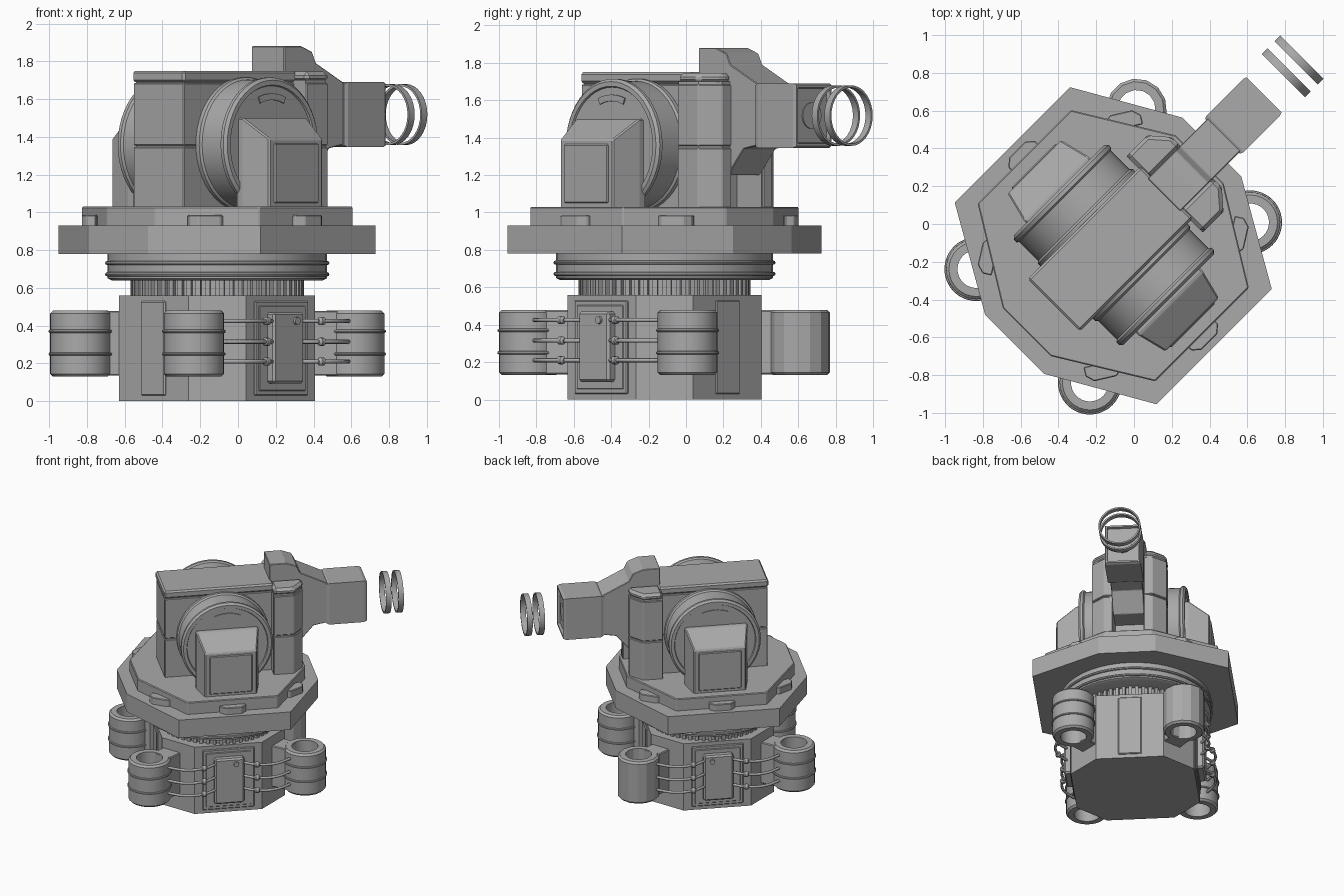
import bpy, bmesh, math
from mathutils import Matrix, Vector

cube = bpy.data.objects.get("Cube")
if cube:
    bpy.data.objects.remove(cube, do_unlink=True)

grey = bpy.data.materials.new("grey_metal")
grey.use_nodes = True
colour = (0.4, 0.4, 0.4, 1)
grey.diffuse_color = colour
grey.node_tree.nodes["Principled BSDF"].inputs["Base Color"].default_value = colour

# Local frame: +x along the gun, +y to its left
FRAME = Matrix.Translation((-0.11, -0.115, 0)) @ Matrix.Rotation(math.radians(45), 4, "Z")
SIDES = (-1, 1)


def finish(name, bm, bevel=0, smooth=False):
    bmesh.ops.recalc_face_normals(bm, faces=bm.faces)
    mesh = bpy.data.meshes.new(name)
    bm.to_mesh(mesh)
    bm.free()
    mesh.materials.append(grey)
    ob = bpy.data.objects.new(name, mesh)
    bpy.context.collection.objects.link(ob)
    ob.matrix_world = FRAME
    if bevel:
        mod = ob.modifiers.new("bevel", "BEVEL")
        mod.width, mod.segments, mod.limit_method = bevel, 1, "ANGLE"
    if smooth:
        bpy.ops.object.select_all(action="DESELECT")
        ob.select_set(True)
        bpy.context.view_layer.objects.active = ob
        bpy.ops.object.shade_smooth_by_angle(angle=math.radians(35))
    return ob


def loft(name, sections, bevel=0, closed=False, smooth=False):
    """Bridge equal-length point loops, capping the ends unless closed."""
    bm = bmesh.new()
    loops = [[bm.verts.new(p) for p in s] for s in sections]
    n = len(loops[0])
    pairs = list(zip(loops, loops[1:])) + ([(loops[-1], loops[0])] if closed else [])
    for a, b in pairs:
        for i in range(n):
            j = (i + 1) % n
            bm.faces.new((a[i], a[j], b[j], b[i]))
    if not closed:
        bm.faces.new(loops[0])
        bm.faces.new(loops[-1])
    return finish(name, bm, bevel, smooth)


def prism(name, pts, z0, z1, bevel=0):
    return loft(name, [[(x, y, z) for x, y in pts] for z in (z0, z1)], bevel)


def side_prism(name, pts, y0, y1, bevel=0):
    return loft(name, [[(x, y, z) for x, z in pts] for y in (y0, y1)], bevel)


def box(name, x, y, z, bevel=0, angle=0):
    bm = bmesh.new()
    mid = Vector([(a + b) / 2 for a, b in (x, y, z)])
    size = [abs(b - a) for a, b in (x, y, z)]
    mat = Matrix.Translation(mid) @ Matrix.Rotation(angle, 4, "Z") @ Matrix.Diagonal((*size, 1))
    bmesh.ops.create_cube(bm, size=1, matrix=mat)
    return finish(name, bm, bevel)


def lathe(name, profile, centre=(0, 0, 0), axis="Z", seg=48, closed=False, smooth=True):
    """Spin (radius, height) points about an axis through centre."""
    turn = {"Z": Matrix(), "X": Matrix.Rotation(math.pi / 2, 4, "Y"),
            "Y": Matrix.Rotation(-math.pi / 2, 4, "X")}[axis]
    mat = Matrix.Translation(centre) @ turn
    angles = [math.tau * i / seg for i in range(seg)]
    rings = [[mat @ Vector((r * math.cos(a), r * math.sin(a), h)) for a in angles]
             for r, h in profile]
    return loft(name, rings, closed=closed, smooth=smooth)


def hoop(name, radius, z, thick, centre=(0, 0)):
    prof = [(radius + thick * math.cos(a), z + thick * math.sin(a))
            for a in [math.tau * i / 8 for i in range(8)]]
    return lathe(name, prof, (*centre, 0), closed=True)


def pipe(name, points, radius):
    curve = bpy.data.curves.new(name, "CURVE")
    curve.dimensions = "3D"
    curve.bevel_depth, curve.bevel_resolution, curve.resolution_u = radius, 2, 6
    spline = curve.splines.new("BEZIER")
    spline.bezier_points.add(len(points) - 1)
    for bp, p in zip(spline.bezier_points, points):
        bp.co = p
        bp.handle_left_type = bp.handle_right_type = "AUTO"
    curve.materials.append(grey)
    ob = bpy.data.objects.new(name, curve)
    bpy.context.collection.objects.link(ob)
    ob.matrix_world = FRAME


def octagon(long_x, y, x, short_y):
    q = [(long_x, y), (x, short_y)]
    half = [q[0], q[1], (x, -short_y), (long_x, -y)]
    return half + [(-a, -b) for a, b in half]


# Pedestal with end panels and side panels
prism("pedestal", octagon(0.26, 0.474, 0.474, 0.26), 0, 0.56)
for s in SIDES:
    box("end_panel", (s * 0.46, s * 0.485), (-0.09, 0.09), (0.03, 0.53), 0.006)
    box("side_panel", (-0.2, 0.2), (s * 0.46, s * 0.484), (0.03, 0.53), 0.006)
    box("side_panel_field", (-0.175, 0.175), (s * 0.46, s * 0.49), (0.055, 0.505), 0.004)
    box("junction_box", (-0.115, 0.115), (s * 0.47, s * 0.54), (0.095, 0.47), 0.012)
    lathe("junction_knob", [(0.02, -0.01), (0.02, 0.01)], (0.05, s * 0.545, 0.425), "Y", 12)

# Canisters, their mounts and the linking pipes
for sx in SIDES:
    for sy in SIDES:
        cx, cy = sx * 0.6, sy * 0.425
        plain = sx > 0 and sy > 0
        shell = [(0.1, 0.13), (0.145, 0.13), (0.16, 0.145), (0.16, 0.465),
                 (0.145, 0.48), (0.1, 0.48)]
        lathe("canister", shell, (cx, cy, 0), seg=14 if plain else 32, closed=True, smooth=not plain)
        if not plain:
            for z in (0.25, 0.37):
                hoop("canister_band", 0.16, z, 0.009, (cx, cy))
        box("canister_mount", (sx * 0.35, sx * 0.52), (sy * 0.26, sy * 0.42), (0.135, 0.478),
            0.006, sx * sy * math.radians(40))
        for z in (0.21, 0.315, 0.425):
            pipe("link_pipe", [(sx * 0.11, sy * 0.52, z), (sx * 0.2, sy * 0.575, z),
                               (sx * 0.34, sy * 0.585, z), (sx * 0.49, sy * 0.5, z)], 0.011)
            lathe("pipe_collar", [(0.01, -0.024), (0.022, -0.012), (0.022, 0.012), (0.01, 0.024)],
                  (sx * 0.205, sy * 0.576, z), "X", 12)

# Toothed neck and bearing ring
lathe("neck", [(0.435, 0.55), (0.435, 0.66)])
for i in range(56):
    a = math.tau * i / 56
    x, y = 0.44 * math.cos(a), 0.44 * math.sin(a)
    box("neck_tooth", (x - 0.02, x + 0.02), (y - 0.013, y + 0.013), (0.56, 0.645), 0, a)
lathe("bearing_ring", [(0.56, 0.64), (0.58, 0.65), (0.58, 0.79)])
for z in (0.672, 0.732):
    hoop("bearing_hoop", 0.583, z, 0.011)

# Deck plates and edge clips
prism("lower_deck", octagon(0.432, 0.755, 0.739, 0.22), 0.78, 0.93)
prism("upper_deck", octagon(0.35, 0.665, 0.647, 0.18), 0.92, 1.03, 0.006)
diag = math.atan2(0.297, 0.485)
clips = [(0, s * 0.665, s * math.pi / 2) for s in SIDES]
clips += [(sx * 0.498, sy * 0.422, math.atan2(sy * math.sin(diag + 0.46), sx * math.cos(diag + 0.46)))
          for sx in SIDES for sy in SIDES]
for x, y, a in clips:
    out = Vector((math.cos(a), math.sin(a)))
    along = Vector((-out.y, out.x))
    foot = [(-0.1, -0.03), (-0.1, 0.02), (-0.06, 0.055), (0.06, 0.055), (0.1, 0.02), (0.1, -0.03)]
    pts = [Vector((x, y)) + along * p + out * q for p, q in foot]
    prism("deck_clip", pts, 0.92, 0.985, 0.005)

# Turret body in two tiers with a seam, plus roof
box("body_core", (-0.43, 0.42), (-0.18, 0.18), (1.02, 1.7))
for z0, z1 in ((1.02, 1.345), (1.355, 1.685)):
    box("body_tier", (-0.44, 0.43), (-0.19, 0.19), (z0, z1), 0.005)
box("roof", (-0.445, 0.4), (-0.195, 0.195), (1.69, 1.75), 0.012)

# Front cheeks either side of the gun slot
for s in SIDES:
    cheek = [(0.385, s * 0.12), (0.385, s * 0.286), (0.54, s * 0.286), (0.626, s * 0.187), (0.626, s * 0.12)]
    for z0, z1 in ((1.02, 1.345), (1.355, 1.685)):
        prism("cheek", cheek, z0, z1, 0.005)
    prism("cheek_core", [(0.38 + (x - 0.38) * 0.96, y * 0.97) for x, y in cheek], 1.03, 1.7)
    prism("cheek_cap", cheek, 1.69, 1.745, 0.02)

# Side drums with rims, dial slot and tapered pods
for s in SIDES:
    drum = [(0.33, 0.18), (0.355, 0.19), (0.355, 0.215), (0.343, 0.225), (0.343, 0.365),
            (0.355, 0.375), (0.355, 0.395), (0.34, 0.41), (0.315, 0.41), (0.31, 0.4)]
    lathe("drum", [(r, s * h) for r, h in drum], (0.005, 0, 1.36), "Y", 48)
    arc = [math.radians(68 + 4.4 * i) for i in range(11)]
    slot = [(0.005 + r * math.cos(a), 1.36 + r * math.sin(a))
            for r, row in ((0.235, arc), (0.27, arc[::-1])) for a in row]
    side_prism("drum_slot_plate", slot, s * 0.395, s * 0.408)

    def section(half, top, y):
        return [(-half, s * y, 1.02), (half, s * y, 1.02), (half, s * y, top), (-half, s * y, top)]
    loft("pod", [section(0.24, 1.5, 0.38), section(0.24, 1.5, 0.43), section(0.2, 1.39, 0.59)], 0.008)
    box("pod_panel", (-0.165, 0.165), (s * 0.58, s * 0.598), (1.05, 1.365), 0.006)

# Gun housing, muzzle box and floating rings
housing = [(0.38, 1.6), (0.38, 1.88), (0.51, 1.88), (0.59, 1.85), (0.62, 1.79), (0.83, 1.685),
           (0.83, 1.36), (0.72, 1.34), (0.6, 1.2), (0.42, 1.2)]
side_prism("gun_housing", housing, -0.122, 0.122, 0.004)
muzzle = [[(x, y * k, 1.518 + z * k) for y, z in ((-0.138, -0.172), (0.138, -0.172), (0.138, 0.172), (-0.138, 0.172))]
          for x, k in ((0.82, 0.95), (0.84, 1), (1.11, 1), (1.13, 0.95), (1.13, 0.87), (1.11, 0.84))]
loft("muzzle_box", muzzle)
lathe("muzzle_lens", [(0.07, 1.1), (0.07, 1.117)], (0, 0, 1.518), "X", 24)
for x in (1.275, 1.37):
    lathe("muzzle_ring", [(0.15, x), (0.162, x), (0.162, x + 0.042), (0.15, x + 0.042)],
          (0, 0, 1.518), "X", 32, closed=True)
